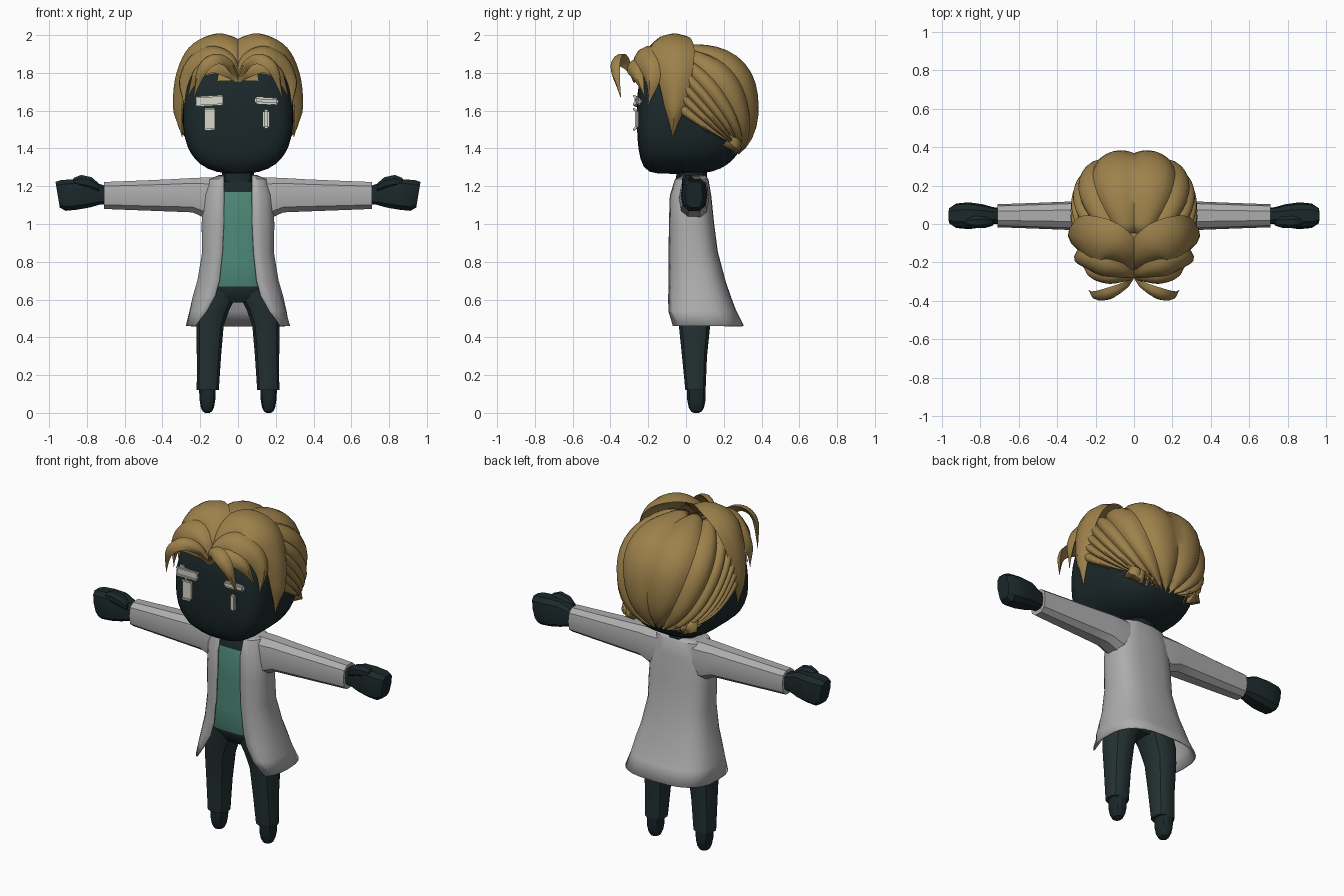
import bpy, bmesh, math
from mathutils import Vector

if "Cube" in bpy.data.objects:
    bpy.data.objects.remove(bpy.data.objects["Cube"])


def material(name, r, g, b):
    m = bpy.data.materials.new(name)
    m.diffuse_color = (r, g, b, 1)
    m.use_nodes = True
    m.node_tree.nodes["Principled BSDF"].inputs["Base Color"].default_value = m.diffuse_color
    return m


SKIN = material("dark_skin", 0.011, 0.021, 0.023)
CLOTH = material("dark_trousers", 0.017, 0.031, 0.032)
COAT = material("coat_grey", 0.42, 0.42, 0.42)
SHIRT = material("shirt_green", 0.075, 0.25, 0.185)
HAIR = material("hair_brown", 0.34, 0.22, 0.07)
WHITE = material("eye_white", 0.68, 0.68, 0.6)


def finish(name, bm, mats, rule=None, angle=30):
    bmesh.ops.recalc_face_normals(bm, faces=bm.faces)
    if rule:
        for f in bm.faces:
            f.material_index = rule(f.calc_center_median())
    me = bpy.data.meshes.new(name)
    bm.to_mesh(me)
    bm.free()
    for m in mats:
        me.materials.append(m)
    ob = bpy.data.objects.new(name, me)
    bpy.context.collection.objects.link(ob)
    bpy.ops.object.select_all(action='DESELECT')
    ob.select_set(True)
    bpy.context.view_layer.objects.active = ob
    bpy.ops.object.shade_smooth_by_angle(angle=math.radians(angle))
    return ob


def loft(name, rings, mats, closed=True, rule=None, angle=30):
    """Skin a list of equal-length point rings; closed rings get end caps."""
    bm = bmesh.new()
    rows = [[bm.verts.new(p) for p in r] for r in rings]
    n = len(rows[0])
    for a, b in zip(rows, rows[1:]):
        for i in range(n if closed else n - 1):
            j = (i + 1) % n
            bm.faces.new((a[i], a[j], b[j], b[i]))
    if closed:
        bm.faces.new(rows[0])
        bm.faces.new(rows[-1])
    return finish(name, bm, mats, rule, angle)


def oval(t, rx, ry, n):
    c, s = math.cos(t), math.sin(t)
    return (rx * math.copysign(abs(s) ** (2 / n), s),
            -ry * math.copysign(abs(c) ** (2 / n), c))


def ring_z(z, cx, cy, rx, ry, n=2.4, k=12):
    pts = [oval(2 * math.pi * (i + .5) / k, rx, ry, n) for i in range(k)]
    return [(cx + x, cy + y, z) for x, y in pts]


def ring_x(x, cy, cz, ry, rz, n=2.6, k=10, lean=0):
    pts = [oval(2 * math.pi * (i + .5) / k, ry, rz, n) for i in range(k)]
    return [(x + lean * b, cy + a, cz + b) for a, b in pts]


def mirror(rings, s):
    return [[(s * x, y, z) for x, y, z in r] for r in rings]


# Head: rounded box, flat and square at the face, rounder behind
HC = Vector((0, 0.02, 1.583))


def head_point(d):
    up = min(1, max(0, (d.z + .3) / .8))
    ny = 2.5 if d.y > 0 else 9 - 5 * up
    lo, hi = 0, 3
    for _ in range(30):
        m = (lo + hi) / 2
        v = (abs(m * d.x) ** 2.6 + abs(m * d.y) ** ny + abs(m * d.z) ** 2.6)
        lo, hi = (m, hi) if v < 1 else (lo, m)
    p = d * lo
    return HC + Vector((.292 * p.x, (.28 if p.y < 0 else .30) * p.y, .317 * p.z))


bm = bmesh.new()
bmesh.ops.create_cube(bm, size=2)
bmesh.ops.subdivide_edges(bm, edges=bm.edges[:], cuts=9, use_grid_fill=True)
for v in bm.verts:
    v.co = head_point(v.co.normalized())
finish("head", bm, [SKIN, HAIR], lambda c: int(c.z > 1.78))

# Back hair: fanned ridged strands gathered at the nape
C = Vector((0, 0.05, 1.63))
LOBES, STEPS, ROWS = 14, 6, 16
cols = []
for i in range(LOBES * STEPS + 1):
    u = 2 * i / (LOBES * STEPS) - 1
    bump = math.sin(math.pi * (i % STEPS) / STEPS) ** .7
    th = u * math.radians(98)
    a = Vector((.33 * math.sin(th), -.1, .31 * math.cos(th))).normalized()
    b = Vector((.21 * u, .23, -.25 + .03 * u * u)).normalized()
    col = []
    for j in range(ROWS + 1):
        d = a.slerp(b, j / ROWS * (.95 + .06 * bump))
        r = sum(abs(c / k) ** 2.35 for c, k in zip(d, (.33, .34, .325))) ** (-1 / 2.35)
        col.append(C + d * r * (.94 + .06 * bump))
    cols.append(col)
back = loft("back_hair", cols, [HAIR], closed=False, angle=35)
sol = back.modifiers.new("thickness", 'SOLIDIFY')
sol.thickness, sol.offset = .035, -1


# Front locks: leaf-shaped sweeps from the centre parting
def lock(name, pts, widths, thick, s):
    P = [Vector(p) for p in pts]
    P = [2 * P[0] - P[1]] + P + [2 * P[-1] - P[-2]]
    W = [widths[0]] + list(widths) + [widths[-1]]
    path, wid = [], []
    for i in range(1, len(P) - 2):
        for k in range(5 if i < len(P) - 3 else 6):
            t = k / 5

            def cr(q):
                return .5 * (2 * q[i] + (q[i + 1] - q[i - 1]) * t
                             + (2 * q[i - 1] - 5 * q[i] + 4 * q[i + 1] - q[i + 2]) * t * t
                             + (3 * q[i] - q[i - 1] - 3 * q[i + 1] + q[i + 2]) * t ** 3)
            path.append(cr(P))
            wid.append(max(.002, cr(W)))
    rings = []
    for i, p in enumerate(path):
        tan = (path[min(i + 1, len(path) - 1)] - path[max(i - 1, 0)]).normalized()
        out = p - Vector((0, -.02, 1.6))
        out = (out - tan * out.dot(tan)).normalized()
        side, w = tan.cross(out), wid[i]
        t = min(thick, w * .7)
        rings.append([tuple(p + side * w * a + out * t * b) for a, b in
                      ((-1, -.2), (-.55, .7), (0, 1), (.55, .7), (1, -.2), (0, -.4))])
    loft(name, mirror(rings, s), [HAIR], angle=40)


for s, tag in ((1, "left"), (-1, "right")):
    lock("side_lock_" + tag,
         [(0, -.24, 1.82), (.05, -.16, 1.925), (.13, -.10, 1.965), (.235, -.07, 1.91),
          (.295, -.06, 1.78), (.31, -.06, 1.62), (.295, -.07, 1.46)],
         [.02, .09, .115, .115, .09, .055, .003], .035, s)
    lock("fringe_lock_" + tag,
         [(0, -.27, 1.79), (.06, -.245, 1.87), (.15, -.22, 1.9),
          (.24, -.19, 1.85), (.285, -.18, 1.75), (.285, -.2, 1.63)],
         [.015, .055, .075, .065, .04, .003], .03, s)
    lock("brow_lock_" + tag,
         [(0, -.27, 1.755), (.05, -.275, 1.81), (.13, -.28, 1.84),
          (.21, -.26, 1.80), (.265, -.22, 1.68)],
         [.015, .04, .05, .04, .003], .025, s)
    lock("forward_lock_" + tag,
         [(0, -.27, 1.765), (.05, -.32, 1.85), (.12, -.36, 1.875),
          (.19, -.375, 1.82), (.235, -.345, 1.67)],
         [.012, .03, .04, .035, .003], .02, s)

# Eyes and brows: small bevelled white bars
for s, tag in ((1, "left"), (-1, "right")):
    for name, loc, size, tilt in (("brow_", (.152, -.258, 1.652), (.125, .026, .036), .06),
                                  ("eye_", (.15, -.26, 1.555), (.036, .022, .1), .04)):
        bm = bmesh.new()
        bmesh.ops.create_cube(bm, size=1)
        for v in bm.verts:
            x, y, z = (v.co[k] * size[k] for k in range(3))
            bend = .012 if name == "brow_" and x > 0 else 0
            v.co = (s * (loc[0] + x), loc[1] + y + bend, loc[2] + z - tilt * x)
        bmesh.ops.bevel(bm, geom=bm.edges[:], offset=.009, segments=2, affect='EDGES')
        finish(name + tag, bm, [WHITE])

# Neck
loft("neck", [ring_z(1.15, 0, .02, .06, .075), ring_z(1.24, 0, .03, .088, .085),
              ring_z(1.33, 0, .03, .085, .08)], [SKIN])

# Torso: trousers top, shirt, dark neckline
torso = [(.585, .09, -.03, .09), (.62, .14, -.06, .12), (.67, .17, -.08, .14),
         (.8, .165, -.08, .14), (1.0, .17, -.078, .125), (1.17, .15, -.074, .11),
         (1.225, .1, -.055, .095)]
loft("torso", [ring_z(z, 0, (f + b) / 2, a, (b - f) / 2, 3, 16) for z, a, f, b in torso],
     [CLOTH, SHIRT, SKIN], rule=lambda c: 0 if c.z < .67 else (1 if c.z < 1.17 else 2))

# Coat: open-fronted shell flaring to the hem (z, half width, front, back, gap)
coat = [(1.255, .10, -.03, .10, .075), (1.235, .15, -.06, .115, .075),
        (1.15, .18, -.085, .13, .073), (1.0, .19, -.09, .145, .075),
        (.85, .187, -.093, .165, .082), (.70, .212, -.095, .205, .098),
        (.62, .235, -.1, .232, .12), (.54, .253, -.113, .262, .165),
        (.46, .272, -.125, .302, .225)]
rings = []
for z, a, f, b, gap in coat:
    t0 = math.asin((gap / a) ** 1.4)
    r = []
    for i in range(21):
        x, y = oval(t0 + (2 * math.pi - 2 * t0) * i / 20, a, (b - f) / 2, 2.8)
        r.append((x, (f + b) / 2 + y, z))
    rings.append(r)
ob = loft("coat", rings, [COAT], closed=False)
sol = ob.modifiers.new("thickness", 'SOLIDIFY')
sol.thickness, sol.offset = .008, 0

for s, tag in ((1, "left"), (-1, "right")):
    # Sleeves (x, low z, high z, half depth)
    sleeve = [(.09, 1.02, 1.25, .075), (.18, 1.03, 1.25, .08), (.24, 1.058, 1.247, .077),
              (.36, 1.063, 1.24, .073), (.54, 1.07, 1.232, .066), (.71, 1.077, 1.225, .06)]
    loft("sleeve_" + tag, mirror([ring_x(x, .043, (a + b) / 2, d, (b - a) / 2)
                                  for x, a, b, d in sleeve], s), [COAT])
    # Fist and thumb
    fist = [(.69, 1.105, 1.2, .04), (.735, 1.1, 1.215, .045), (.79, 1.085, 1.24, .06),
            (.86, 1.073, 1.24, .07), (.925, 1.067, 1.235, .064), (.955, 1.085, 1.225, .045)]
    loft("fist_" + tag, mirror([ring_x(x, .043, (a + b) / 2, d, (b - a) / 2, 3, 10,
                                       .16 * (x - .69) / .25)
                                for x, a, b, d in fist], s), [SKIN])
    thumb = [(.735, 1.17, 1.215, .02), (.775, 1.18, 1.25, .033), (.83, 1.19, 1.262, .034),
             (.872, 1.2, 1.245, .02)]
    loft("thumb_" + tag, mirror([ring_x(x, .01, (a + b) / 2, d, (b - a) / 2, 2.2, 8)
                                 for x, a, b, d in thumb], s), [SKIN])
    # Trouser leg (z, centre x, half width, centre y, half depth)
    leg = [(.67, .085, .08, .035, .1), (.61, .105, .095, .04, .1), (.55, .13, .088, .042, .095),
           (.46, .148, .074, .045, .085), (.3, .154, .066, .045, .068), (.12, .16, .06, .05, .055)]
    loft("trouser_leg_" + tag, mirror([ring_z(z, cx, cy, rx, ry, 2.6)
                                       for z, cx, rx, cy, ry in leg], s), [CLOTH])
    # Foot
    foot = [(.14, .046, .05), (.07, .043, .05), (.03, .036, .042), (.008, .026, .03), (0, .012, .014)]
    loft("foot_" + tag, mirror([ring_z(z, .162, .055, rx, ry) for z, rx, ry in foot], s), [SKIN])
